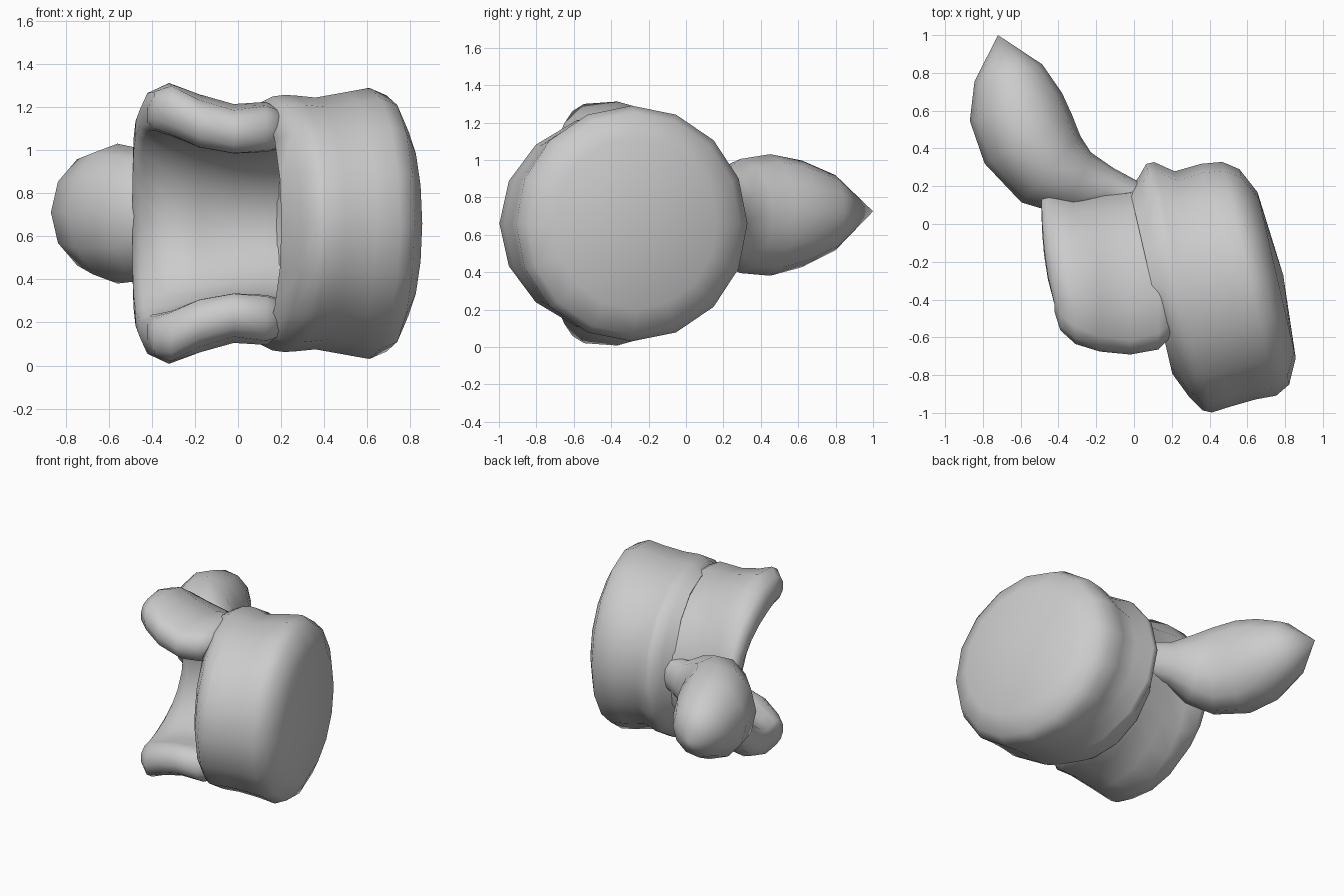
import bpy, bmesh
from math import sin, cos, pi, radians
from mathutils import Vector

cube = bpy.data.objects.get("Cube")
if cube:
    bpy.data.objects.remove(cube, do_unlink=True)

grey = bpy.data.materials.new("plain grey")
grey.use_nodes = True
grey.diffuse_color = (0.6, 0.6, 0.6, 1)
grey.node_tree.nodes["Principled BSDF"].inputs["Base Color"].default_value = (0.6, 0.6, 0.6, 1)


def loft(name, rings):
    """Skin equal-length closed rings; close both ends with a strip of quads."""
    bm = bmesh.new()
    loops = [[bm.verts.new(p) for p in ring] for ring in rings]
    n = len(loops[0])
    for a, b in zip(loops, loops[1:]):
        for i in range(n):
            j = (i + 1) % n
            bm.faces.new((a[i], a[j], b[j], b[i]))
    for end in (loops[0], loops[-1]):
        for i in range(n // 2 - 1):
            bm.faces.new((end[i], end[i + 1], end[n - 2 - i], end[n - 1 - i]))
    bmesh.ops.remove_doubles(bm, verts=bm.verts, dist=0.0005)
    bmesh.ops.recalc_face_normals(bm, faces=bm.faces)
    mesh = bpy.data.meshes.new(name)
    bm.to_mesh(mesh)
    bm.free()
    mesh.materials.append(grey)
    obj = bpy.data.objects.new(name, mesh)
    bpy.context.collection.objects.link(obj)
    bpy.ops.object.select_all(action='DESELECT')
    obj.select_set(True)
    bpy.context.view_layer.objects.active = obj
    bpy.ops.object.shade_smooth_by_angle(angle=radians(70))


def oval(centre, side, r_side, r_up, n):
    """Upright oval ring spanned by a horizontal direction and z."""
    up = Vector((0, 0, 1))
    return [centre + side * r_side * cos(2 * pi * i / n) + up * r_up * sin(2 * pi * i / n)
            for i in range(n)]


# Tilted drum, hollowed on its inner side: x, y, horizontal radius, vertical radius
side = Vector((sin(radians(13)), -cos(radians(13)), 0))
drum = [(0.30, -0.32, 0.0, 0.0), (0.27, -0.31, 0.30, 0.30), (0.13, -0.32, 0.47, 0.46),
        (0.09, -0.305, 0.50, 0.555), (0.16, -0.335, 0.60, 0.59), (0.215, -0.335, 0.67, 0.597),
        (0.26, -0.335, 0.68, 0.595), (0.36, -0.345, 0.64, 0.585), (0.50, -0.305, 0.64, 0.61),
        (0.61, -0.29, 0.635, 0.63), (0.69, -0.28, 0.585, 0.595), (0.755, -0.27, 0.45, 0.46),
        (0.79, -0.27, 0.0, 0.0)]
loft("drum", [oval(Vector((x, y, 0.66)), side, rp, rz, 16) for x, y, rp, rz in drum])

# Tapered curved tail: x, y, horizontal radius, vertical radius
tail = [(0.03, 0.12, 0.09, 0.12), (-0.14, 0.18, 0.12, 0.15), (-0.29, 0.21, 0.18, 0.24),
        (-0.44, 0.29, 0.235, 0.305), (-0.56, 0.45, 0.265, 0.325), (-0.625, 0.62, 0.255, 0.285),
        (-0.665, 0.80, 0.185, 0.20), (-0.72, 1.0, 0.0, 0.0)]
path = [Vector((x, y, 0.69 + 0.035 * max(0, y))) for x, y, _, _ in tail]
rings = []
for k, (x, y, rp, rz) in enumerate(tail):
    t = path[min(k + 1, len(path) - 1)] - path[max(k - 1, 0)]
    normal = Vector((t.y, -t.x, 0)).normalized()
    rings.append(oval(path[k], normal, rp, rz, 12))
loft("tail", rings)

STEPS = 12


def channel_section(x, depth, height, half, spread, lean):
    """Curved wall section open to the front, with rounded free edges."""
    spread = radians(spread)

    def point(theta, phi=0.0):
        # phi turns from the outer surface around the wall's free edge to the inner one
        s = 1 if theta > 0 else -1
        normal = Vector((0, cos(theta) / depth, sin(theta) / height)).normalized()
        along = Vector((0, -normal.z, normal.y)) * s
        mid = Vector((x + lean * (theta / spread) ** 4,
                      -0.42 + depth * cos(theta), 0.66 + height * sin(theta)))
        return mid + half * (normal * cos(phi) + along * sin(phi))

    angles = [spread * (2 * i / STEPS - 1) for i in range(STEPS + 1)]
    turns = [pi * k / 5 for k in range(1, 5)]
    return ([point(-spread, t) for t in reversed(turns[:2])] + [point(a) for a in angles]
            + [point(spread, t) for t in turns]
            + [point(a, pi) for a in reversed(angles)]
            + [point(-spread, t) for t in reversed(turns[2:])])


# Open channel: x, depth, half height, half thickness, spread in degrees, lean of the lip
channel = [(-0.49, 0.56, 0.505, 0.04, 91, 0.07), (-0.45, 0.52, 0.525, 0.09, 96, 0.06),
           (-0.33, 0.46, 0.535, 0.12, 102, 0.02), (-0.18, 0.48, 0.485, 0.115, 107, 0.0),
           (-0.02, 0.51, 0.45, 0.105, 109, 0.0), (0.13, 0.52, 0.455, 0.11, 105, 0.0),
           (0.25, 0.52, 0.44, 0.08, 98, -0.03)]
loft("open_channel", [channel_section(*row) for row in channel])
